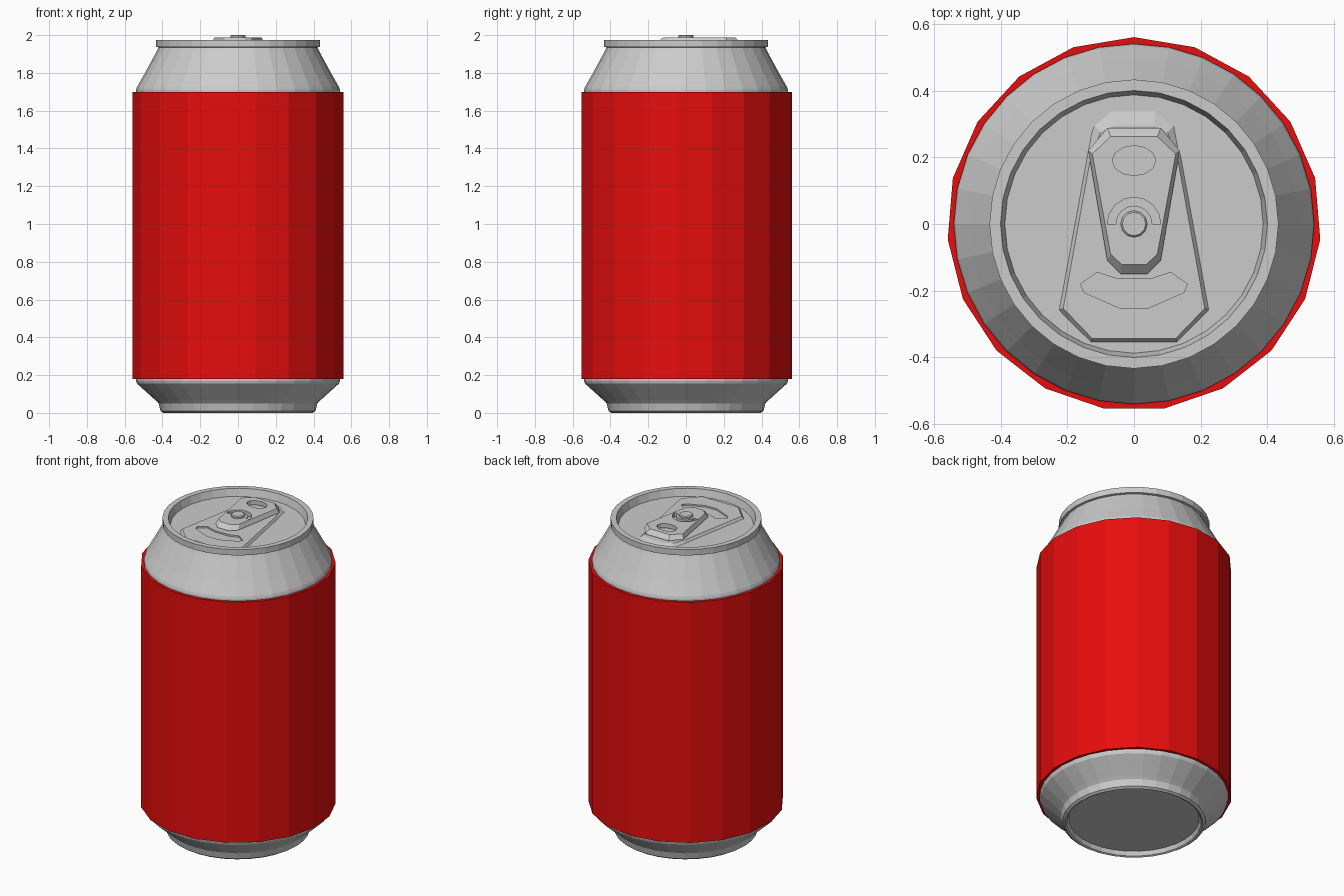
import bpy, bmesh
from math import sin, cos, pi

if "Cube" in bpy.data.objects:
    bpy.data.objects.remove(bpy.data.objects["Cube"])


def finish(name, bm):
    bmesh.ops.remove_doubles(bm, verts=bm.verts, dist=1e-5)
    bmesh.ops.recalc_face_normals(bm, faces=bm.faces)
    mesh = bpy.data.meshes.new(name)
    bm.to_mesh(mesh)
    bm.free()
    ob = bpy.data.objects.new(name, mesh)
    bpy.context.collection.objects.link(ob)
    return ob


def lathe(name, profile, sides):
    bm = bmesh.new()
    vs = [bm.verts.new((0, r, z)) for r, z in profile]
    es = [bm.edges.new(p) for p in zip(vs, vs[1:])]
    bmesh.ops.spin(bm, geom=vs + es, axis=(0, 0, 1), cent=(0, 0, 0),
                   angle=2 * pi, steps=sides)
    return finish(name, bm)


def loft(name, low, high, z0, z1):
    """Solid between two outlines with the same number of points."""
    bm = bmesh.new()
    a = [bm.verts.new((x, y, z0)) for x, y in low]
    b = [bm.verts.new((x, y, z1)) for x, y in high]
    n = len(a)
    bm.faces.new(a[::-1])
    bm.faces.new(b)
    for i in range(n):
        j = (i + 1) % n
        bm.faces.new((a[i], a[j], b[j], b[i]))
    return finish(name, bm)


def mirror(half):
    return half + [(-x, y) for x, y in reversed(half) if x > 1e-6]


def arc(cx, cy, rx, ry, a0, a1, n):
    return [(cx + rx * cos(a0 + (a1 - a0) * i / n),
             cy + ry * sin(a0 + (a1 - a0) * i / n)) for i in range(n + 1)]


def cut(ob, name, outline, z0, z1):
    cutter = loft(name, outline, outline, z0, z1)
    cutter.hide_render = True
    cutter.hide_set(True)
    mod = ob.modifiers.new(name, 'BOOLEAN')
    mod.operation = 'DIFFERENCE'
    mod.solver = 'EXACT'
    mod.object = cutter


# metal shell: recessed base, shoulders, rolled rim and sunken lid
lathe("can_shell", [
    (0, 0.03), (0.375, 0.03), (0.385, 0.005), (0.395, 0), (0.41, 0.01),
    (0.42, 0.05), (0.435, 0.065), (0.535, 0.155), (0.54, 0.17),
    (0.54, 1.71), (0.535, 1.725), (0.495, 1.795), (0.43, 1.915),
    (0.42, 1.935), (0.433, 1.938), (0.433, 1.975), (0.40, 1.975),
    (0.387, 1.93), (0, 1.93)], 32)

# coloured label sleeve
label = lathe("label_sleeve", [(0, 0.18), (0.56, 0.18), (0.56, 1.70), (0, 1.70)], 19)
red = bpy.data.materials.new("label_red")
red.diffuse_color = (0.8, 0.004, 0.004, 1)
red.use_nodes = True
red.node_tree.nodes["Principled BSDF"].inputs["Base Color"].default_value = red.diffuse_color
label.data.materials.append(red)

# raised panel on the lid with the pour opening pressed into it
panel = loft("lid_panel",
             mirror([(0.13, -0.357), (0.228, -0.26), (0.142, 0.21), (0.125, 0.30), (0.065, 0.352)]),
             mirror([(0.125, -0.343), (0.212, -0.253), (0.13, 0.2), (0.1, 0.275), (0.06, 0.295)]),
             1.925, 1.945)
cut(panel, "pour_opening_cutter",
    mirror([(0.04, -0.253), (0.15, -0.205), (0.16, -0.18), (0.11, -0.145), (0.05, -0.165)]),
    1.935, 2.05)

# pull tab with finger hole and hinge slot
tab = loft("pull_tab",
           mirror([(0.04, -0.15), (0.08, -0.11), (0.137, 0.22), (0.08, 0.288)]),
           mirror([(0.036, -0.122), (0.07, -0.09), (0.125, 0.21), (0.07, 0.262)]),
           1.96, 1.987)
cut(tab, "finger_hole_cutter", arc(0, 0.19, 0.065, 0.045, 0, 2 * pi * 11 / 12, 11), 1.9, 2.1)
cut(tab, "hinge_slot_cutter",
    arc(0, 0, 0.08, 0.08, 0, pi, 8) + arc(0, 0, 0.055, 0.055, pi, 0, 8), 1.9, 2.1)

# rivet
lathe("rivet", [(0, 1.935), (0.04, 1.935), (0.04, 1.995), (0.035, 2.0), (0, 2.0)], 12)
